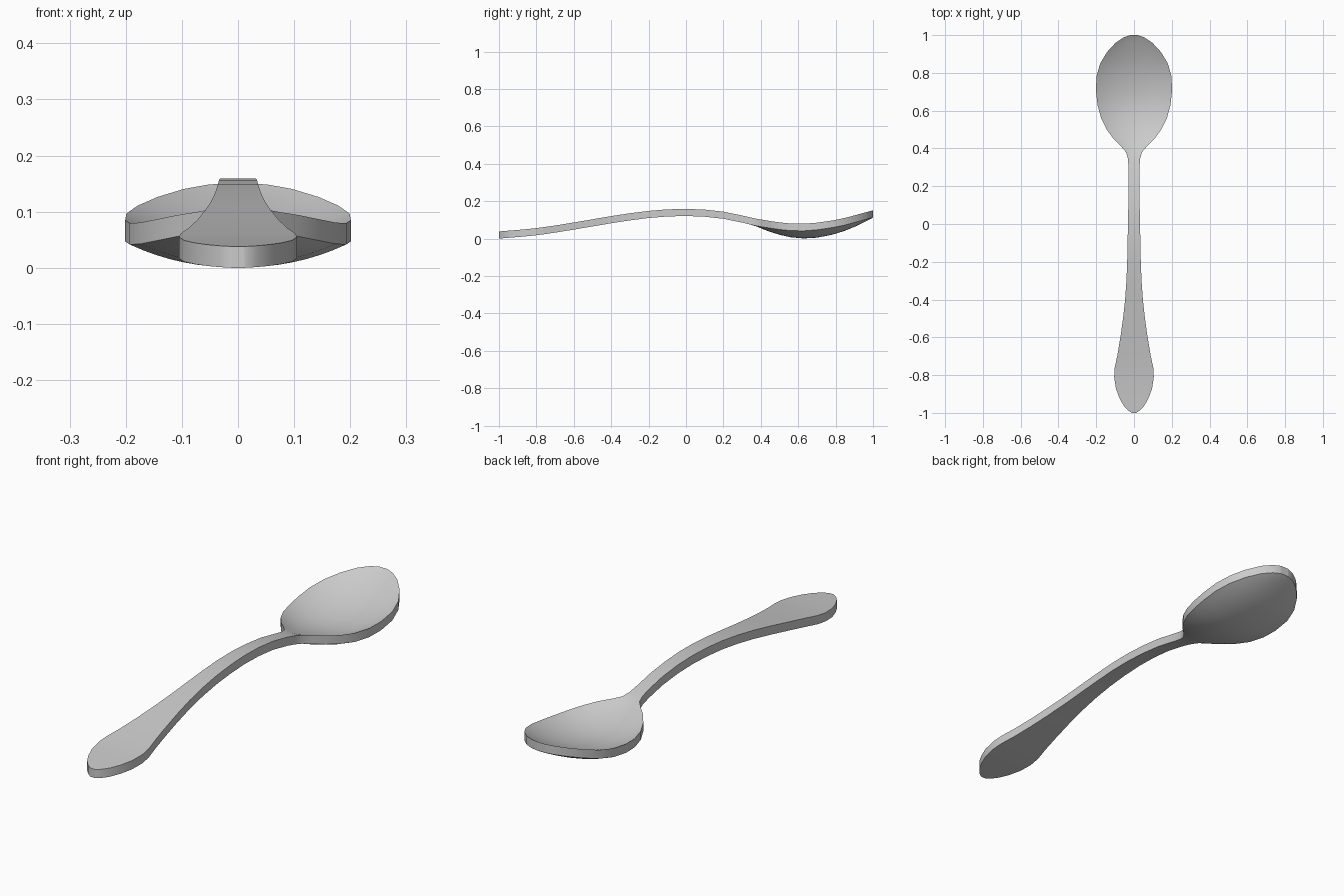
import bpy
import bmesh
import math

default_cube = bpy.data.objects.get("Cube")
if default_cube:
    bpy.data.objects.remove(default_cube, do_unlink=True)

THICKNESS = 0.038
BOWL_START = 0.37
BOWL_DEPTH = 0.042
ACROSS = 16

# Half-width of the outline at stations along the length
OUTLINE = [
    (-1, .012), (-.985, .034), (-.96, .056), (-.92, .078), (-.87, .096),
    (-.81, .105), (-.76, .102), (-.69, .087), (-.6, .072), (-.5, .058),
    (-.4, .047), (-.3, .04), (-.2, .036), (-.1, .034), (0, .032),
    (.1, .03), (.2, .029), (.3, .029), (.345, .032), (.38, .042),
    (.41, .068), (.45, .108), (.5, .144), (.56, .174), (.63, .193),
    (.7, .201), (.78, .199), (.85, .179), (.91, .143), (.96, .097),
    (.988, .055), (1, .02),
]

# Height of the upper rim, evenly spaced from handle end to bowl tip
RIM = [.038, .056, .086, .12, .148, .159, .144, .102, .079, .1, .151]


def rim_height(y):
    """Smooth curve through the rim heights."""
    s = (y + 1) / 2 * (len(RIM) - 1)
    i = min(int(s), len(RIM) - 2)
    t = s - i
    b, c = RIM[i], RIM[i + 1]
    a = RIM[i - 1] if i > 0 else 2 * b - c
    d = RIM[i + 2] if i + 2 < len(RIM) else 2 * c - b
    return b + t / 2 * (c - a + t * (2*a - 5*b + 4*c - d + t * (3*(b - c) + d - a)))


def bowl_depth(y):
    """Depth of the hollow along the centre line."""
    u = (y - BOWL_START) / (1 - BOWL_START)
    return BOWL_DEPTH * max(0, math.sin(math.pi * u)) ** 0.8 if u > 0 else 0


# Spoon: a dished sheet with a vertical wall around its outline
bm = bmesh.new()
top, bottom = [], []
for y, half in OUTLINE:
    upper, lower = [], []
    for k in range(ACROSS + 1):
        t = 2 * k / ACROSS - 1
        z = rim_height(y) - bowl_depth(y) * (1 - abs(t) ** 2.2)
        upper.append(bm.verts.new((t * half, y, z)))
        lower.append(bm.verts.new((t * half, y, z - THICKNESS)))
    top.append(upper)
    bottom.append(lower)

for i in range(len(OUTLINE) - 1):
    for k in range(ACROSS):
        for rows in (top, bottom):
            bm.faces.new((rows[i][k], rows[i][k + 1], rows[i + 1][k + 1], rows[i + 1][k]))
    for k in (0, ACROSS):
        bm.faces.new((top[i][k], top[i + 1][k], bottom[i + 1][k], bottom[i][k]))
for i in (0, -1):
    for k in range(ACROSS):
        bm.faces.new((top[i][k], top[i][k + 1], bottom[i][k + 1], bottom[i][k]))
bmesh.ops.recalc_face_normals(bm, faces=bm.faces)

mesh = bpy.data.meshes.new("spoon")
bm.to_mesh(mesh)
bm.free()
spoon = bpy.data.objects.new("spoon", mesh)
bpy.context.collection.objects.link(spoon)

# Plain grey metal
metal = bpy.data.materials.new("grey metal")
metal.use_nodes = True
grey = (0.6, 0.6, 0.6, 1)
metal.diffuse_color = grey
metal.node_tree.nodes["Principled BSDF"].inputs["Base Color"].default_value = grey
mesh.materials.append(metal)

# Smooth surfaces with a crisp rim
bpy.ops.object.select_all(action="DESELECT")
spoon.select_set(True)
bpy.context.view_layer.objects.active = spoon
bpy.ops.object.shade_smooth_by_angle(angle=math.radians(35))
